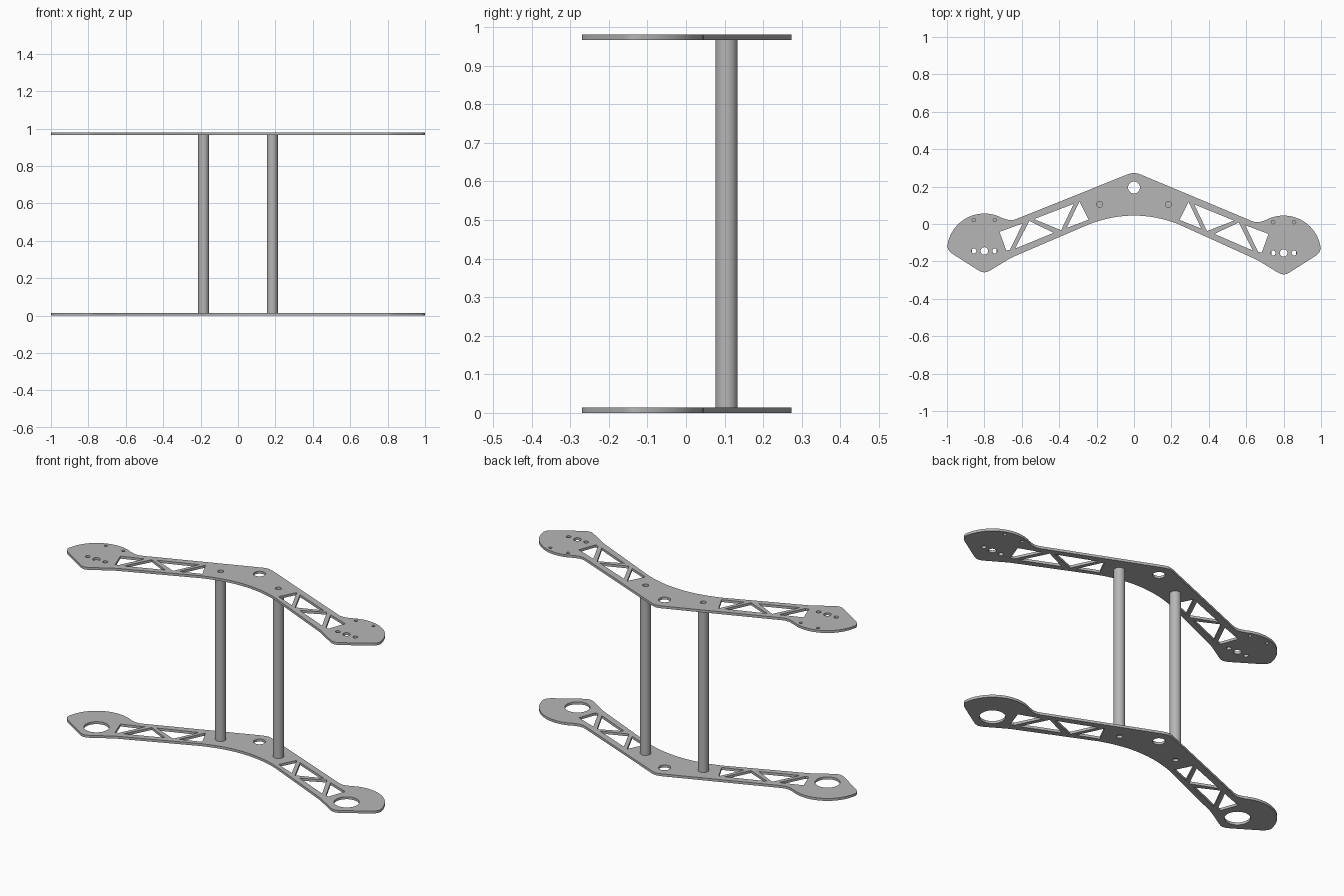
import bpy
from math import sin, cos, pi, radians

cube = bpy.data.objects.get("Cube")
if cube:
    bpy.data.objects.remove(cube, do_unlink=True)

THICK, HEIGHT = 0.014, 0.98
POD = (0.80, -0.155)
POST = (0.184, 0.105)

grey = bpy.data.materials.new("plain grey")
grey.use_nodes = True
colour = (0.47, 0.47, 0.47, 1)
grey.diffuse_color = colour
grey.node_tree.nodes["Principled BSDF"].inputs["Base Color"].default_value = colour


def arc(cx, cy, r, start, end, n):
    angles = [radians(start + (end - start) * i / n) for i in range(n + 1)]
    return [(cx + r * cos(a), cy + r * sin(a)) for a in angles]


def circle(cx, cy, r, n=32):
    return arc(cx, cy, r, 0, 360, n)[:-1]


def mirror(points):
    # the left arm sits a touch further back than the right one
    return [(-x, y + 0.011 * min(1, max(0, (x - 0.2) / 0.45))) for x, y in points]


def half_outline():
    pts = [(0.012, 0.272), (0.03, 0.267)]                            # nose
    pts += [(0.625, 0.018), (0.645, 0.011), (0.667, 0.01), (0.687, 0.015)]
    pts += arc(*POD, 0.2, 118, 12, 32)                               # motor pod
    pts += [(0.999, -0.13), (0.993, -0.148), (0.978, -0.166)]
    pts += [(0.835, -0.257), (0.818, -0.266), (0.80, -0.27),
            (0.782, -0.266), (0.765, -0.257)]
    pts += [(0.665, -0.196), (0.645, -0.186)]
    hub = [0.235 * (1 - i / 12) for i in range(12)]                  # curved hub edge
    return pts + [(x, 0.045 - 0.815 * x * x) for x in hub]


TRUSS = [
    [(0.292, 0.118), (0.243, 0.022), (0.36, -0.025)],
    [(0.322, 0.105), (0.535, 0.018), (0.39, -0.038)],
    [(0.56, 0.008), (0.43, -0.053), (0.635, -0.142)],
    [(0.594, -0.006), (0.719, -0.053), (0.683, -0.153), (0.664, -0.149)],
]


def build_plate(name, z, pod_holes):
    half = half_outline()
    loops = [[(0, 0.274)] + half + [(0, 0.045)] + mirror(half)[::-1],
             circle(0, 0.195, 0.032)]
    for hole in TRUSS + [circle(*POST, 0.016)] + pod_holes:
        loops += [hole, mirror(hole)]
    curve = bpy.data.curves.new(name + "_profile", "CURVE")
    curve.dimensions = "2D"
    curve.fill_mode = "BOTH"
    curve.extrude = THICK / 2
    for loop in loops:
        spline = curve.splines.new("POLY")
        spline.points.add(len(loop) - 1)
        for point, (x, y) in zip(spline.points, loop):
            point.co = (x, y, 0, 1)
        spline.use_cyclic_u = True
    # turn the filled profile into a mesh
    helper = bpy.data.objects.new(name + "_helper", curve)
    bpy.context.collection.objects.link(helper)
    graph = bpy.context.evaluated_depsgraph_get()
    mesh = bpy.data.meshes.new_from_object(helper.evaluated_get(graph))
    bpy.data.objects.remove(helper, do_unlink=True)
    plate = bpy.data.objects.new(name, mesh)
    bpy.context.collection.objects.link(plate)
    plate.location.z = z
    finish(plate)


def finish(obj):
    obj.data.materials.clear()
    obj.data.materials.append(grey)
    bpy.ops.object.select_all(action="DESELECT")
    obj.select_set(True)
    bpy.context.view_layer.objects.active = obj
    bpy.ops.object.shade_smooth_by_angle(angle=pi / 6)


# motor mount holes above, one wide opening per pod below
mount_holes = [circle(*POD, 0.02)]
for side in (-1, 1):
    mount_holes.append(circle(POD[0] + side * 0.056, POD[1], 0.013))
    mount_holes.append(circle(POD[0] + side * 0.056, 0.01, 0.009))
build_plate("top_plate", HEIGHT - THICK / 2, mount_holes)
build_plate("bottom_plate", THICK / 2, [circle(*POD, 0.066, 48)])

# round posts between the plates
for name, side in (("left_post", 1), ("right_post", -1)):
    bpy.ops.mesh.primitive_cylinder_add(
        vertices=40, radius=0.029, depth=HEIGHT - 2 * THICK,
        location=(side * POST[0], POST[1], HEIGHT / 2))
    post = bpy.context.object
    post.name = name
    finish(post)
